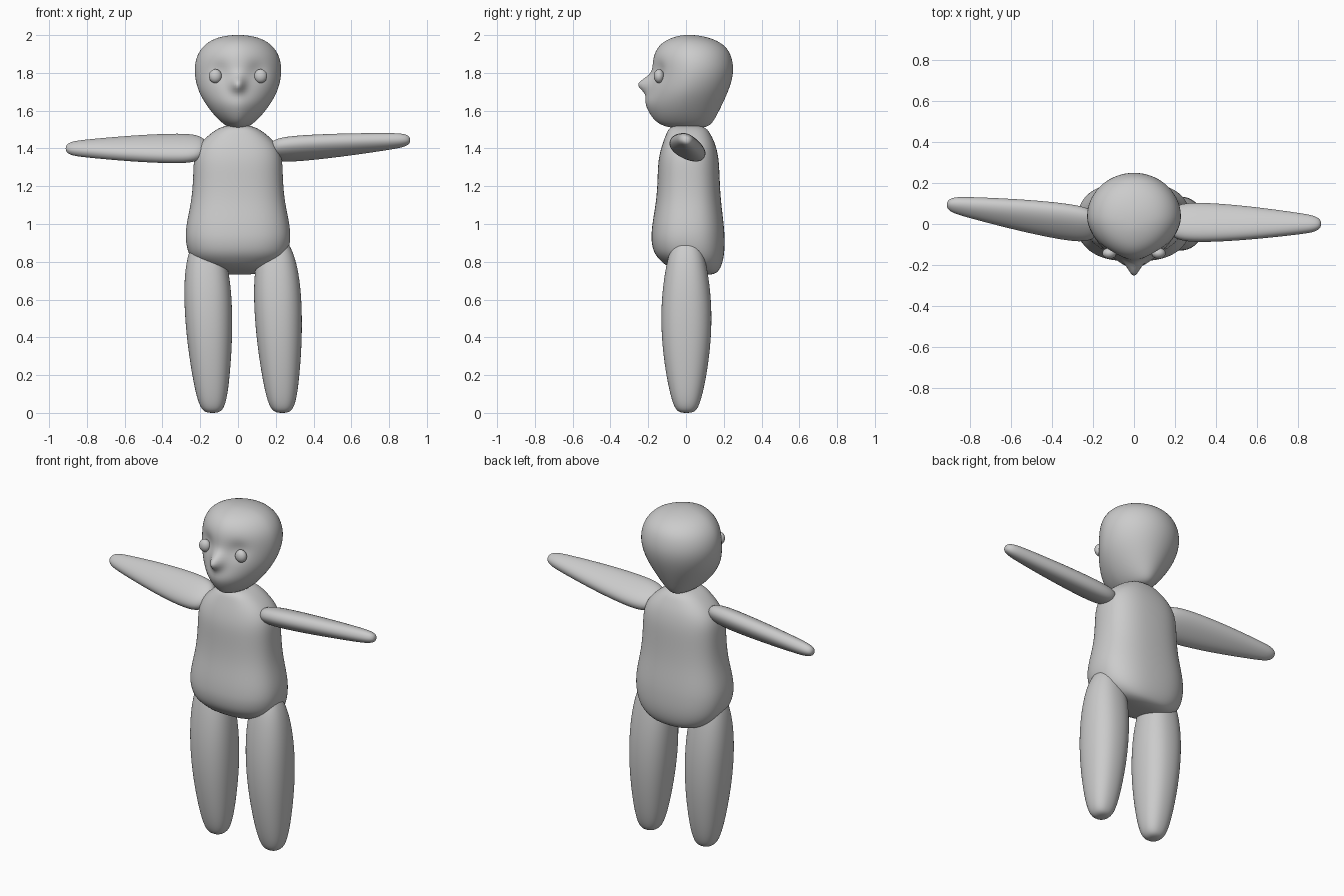
import bpy, bmesh, math
from mathutils import Vector, Matrix

cube = bpy.data.objects.get("Cube")
if cube:
    bpy.data.objects.remove(cube, do_unlink=True)

clay = bpy.data.materials.new("light_grey_clay")
clay.use_nodes = True
clay.diffuse_color = (0.6, 0.6, 0.6, 1)
clay.node_tree.nodes["Principled BSDF"].inputs["Base Color"].default_value = (0.6, 0.6, 0.6, 1)

SIDES = 24


def spow(value, power):
    return math.copysign(abs(value) ** power, value)


def loft(name, rings, front=2.0, back=2.0, matrix=None, sculpt=None):
    """Skin rings of (z, half width, front y, back y), then smooth and sculpt."""
    bm = bmesh.new()
    loops = []
    for z, rx, y0, y1 in rings:
        loop = []
        for i in range(SIDES):
            a = 2 * math.pi * i / SIDES
            c, s = math.cos(a), math.sin(a)
            p = 2 / (front if s < 0 else back)
            x = rx * spow(c, p) * 1.012
            y = (y0 + y1) / 2 + (y1 - y0) / 2 * spow(s, p) * 1.012
            loop.append(bm.verts.new((x, y, z)))
        loops.append(loop)
    for lo, hi in zip(loops, loops[1:]):
        for i in range(SIDES):
            j = (i + 1) % SIDES
            bm.faces.new((lo[i], lo[j], hi[j], hi[i]))
    bm.faces.new(loops[0][::-1])
    bm.faces.new(loops[-1])
    bmesh.ops.recalc_face_normals(bm, faces=bm.faces)
    mesh = bpy.data.meshes.new(name)
    bm.to_mesh(mesh)
    bm.free()
    ob = bpy.data.objects.new(name, mesh)
    bpy.context.collection.objects.link(ob)
    mesh.materials.append(clay)
    bpy.ops.object.select_all(action='DESELECT')
    bpy.context.view_layer.objects.active = ob
    ob.select_set(True)
    mod = ob.modifiers.new("smooth", 'SUBSURF')
    mod.levels = mod.render_levels = 2
    bpy.ops.object.modifier_apply(modifier=mod.name)
    if sculpt:
        for v in ob.data.vertices:
            sculpt(v.co)
    if matrix:
        ob.data.transform(matrix)
    bpy.ops.object.shade_smooth()
    return ob


def bump(d, size):
    return math.exp(-(d / size) ** 2)


# Head with a pointed nose, brow hollows and a soft muzzle
def sculpt_face(co):
    if co.y < 0:
        co.y -= 0.062 * bump(co.x, 0.036) * bump(co.z - 1.74, 0.042)
        co.y += 0.018 * bump(abs(co.x) - 0.1, 0.05) * bump(co.z - 1.81, 0.05)
        co.y -= 0.012 * bump(co.x, 0.1) * bump(co.z - 1.64, 0.05)


loft("head", [
    (1.508, 0.015, -0.04, 0.06), (1.512, 0.05, -0.10, 0.11), (1.535, 0.085, -0.155, 0.14),
    (1.58, 0.13, -0.19, 0.165), (1.64, 0.175, -0.205, 0.195), (1.70, 0.208, -0.20, 0.222),
    (1.76, 0.225, -0.187, 0.243), (1.82, 0.231, -0.178, 0.252), (1.88, 0.222, -0.174, 0.243),
    (1.93, 0.195, -0.155, 0.22), (1.97, 0.15, -0.115, 0.17), (1.993, 0.09, -0.055, 0.10),
    (2.001, 0.02, -0.01, 0.04)], front=1.75, sculpt=sculpt_face)

# Eyes
for side, x in (("left", 0.12), ("right", -0.12)):
    bpy.ops.mesh.primitive_uv_sphere_add(segments=24, ring_count=16, radius=0.034,
                                         location=(x, -0.143, 1.783))
    eye = bpy.context.object
    eye.name = side + "_eye"
    eye.scale = (1, 0.8, 1.08)
    eye.data.materials.append(clay)
    bpy.ops.object.shade_smooth()


# Torso, its underside sloping down towards the back
def slope_base(co):
    amount = min(1, max(0, (0.95 - co.z) / 0.17))
    co.z -= 0.2 * co.y * amount


loft("torso", [
    (0.748, 0.02, -0.01, 0.03), (0.75, 0.10, -0.08, 0.11), (0.768, 0.18, -0.125, 0.16),
    (0.81, 0.245, -0.165, 0.19), (0.87, 0.27, -0.18, 0.204), (0.94, 0.279, -0.184, 0.204),
    (1.02, 0.268, -0.175, 0.197), (1.12, 0.246, -0.157, 0.184), (1.22, 0.237, -0.15, 0.178),
    (1.32, 0.235, -0.148, 0.175), (1.38, 0.226, -0.137, 0.166), (1.43, 0.198, -0.122, 0.152),
    (1.475, 0.15, -0.105, 0.13), (1.51, 0.10, -0.09, 0.108), (1.525, 0.05, -0.05, 0.06)],
    front=2.5, back=2.5, sculpt=slope_base)

# Legs, the same tapered limb planted twice
leg_profile = [(0.0, 0.012, 0.012), (0.004, 0.04, 0.042), (0.03, 0.064, 0.064),
               (0.1, 0.084, 0.086), (0.22, 0.102, 0.11), (0.38, 0.119, 0.13),
               (0.54, 0.126, 0.134), (0.68, 0.123, 0.123), (0.8, 0.107, 0.103),
               (0.88, 0.08, 0.08), (0.93, 0.045, 0.045), (0.945, 0.01, 0.01)]


def lean(co):
    co.x -= 0.04 * (co.z - 0.1)


for side, x in (("left", 0.23), ("right", -0.139)):
    loft(side + "_leg", [(z, w, -d, d) for z, w, d in leg_profile], 2.3, 2.3,
         Matrix.Translation((x, 0.002, 0)), lean)

# Arms, a flattened limb aimed from shoulder to hand with its own roll
arm_profile = [(0.0, 0.01, 0.01), (0.008, 0.045, 0.028), (0.05, 0.085, 0.047),
               (0.14, 0.102, 0.055), (0.3, 0.1, 0.055), (0.5, 0.088, 0.052),
               (0.7, 0.07, 0.046), (0.86, 0.053, 0.04), (0.95, 0.042, 0.034),
               (0.99, 0.026, 0.022), (1.0, 0.008, 0.008)]

for side, start, end, roll in (("left", (0.16, 0.01, 1.388), (0.912, 0, 1.446), -25),
                               ("right", (-0.165, -0.015, 1.40), (-0.912, 0.098, 1.40), 38)):
    start, end = Vector(start), Vector(end)
    aim = (end - start).normalized()
    wide = Vector((0, math.cos(math.radians(roll)), math.sin(math.radians(roll))))
    thin = aim.cross(wide).normalized()
    wide = thin.cross(aim)
    frame = Matrix((wide, thin, aim)).transposed().to_4x4()
    length = (end - start).length
    loft(side + "_arm", [(t * length, w, -d, d) for t, w, d in arm_profile], 2.2, 2.2,
         Matrix.Translation(start) @ frame)
